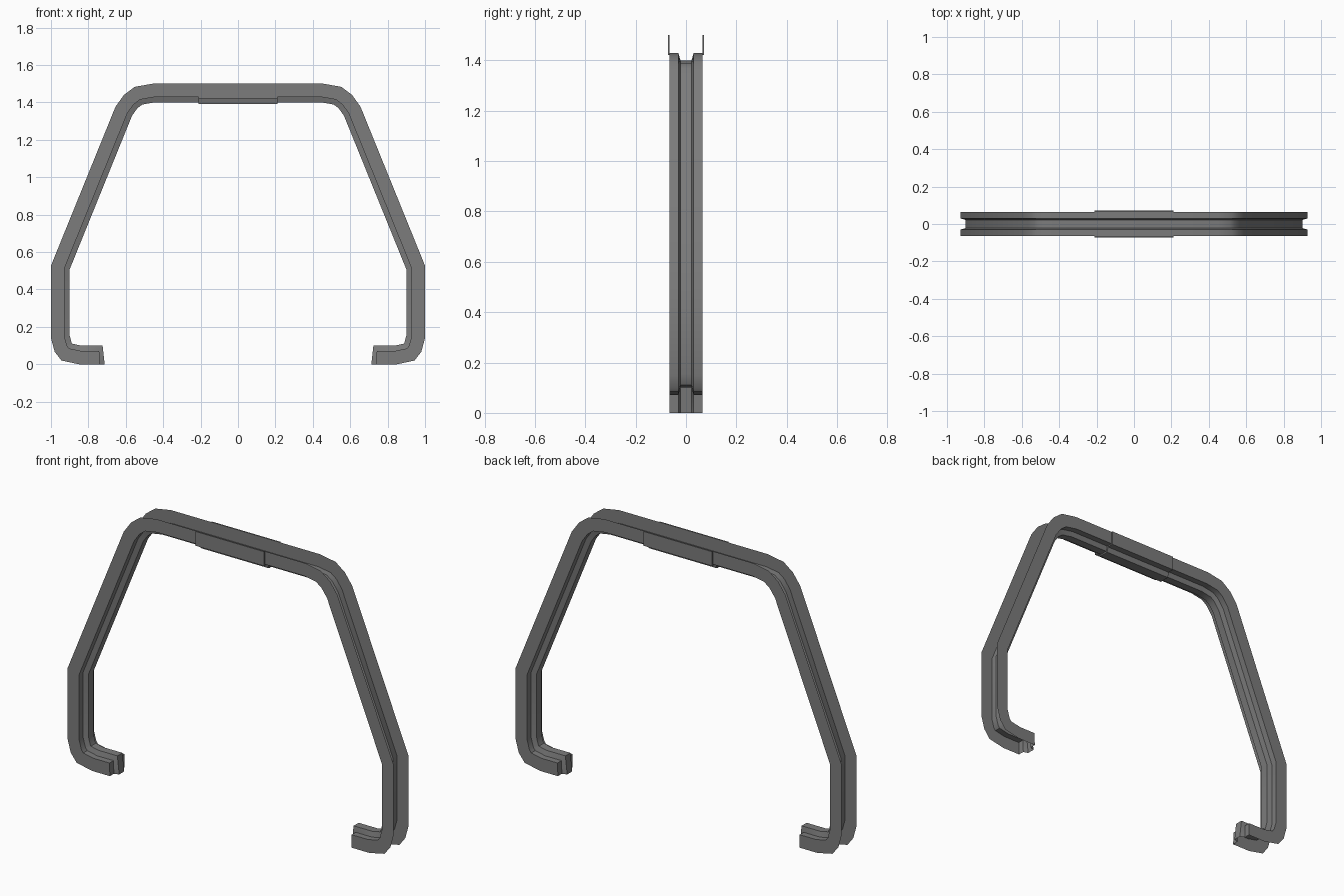
import bpy, bmesh, math
from mathutils import Vector

cube = bpy.data.objects.get("Cube")
if cube:
    bpy.data.objects.remove(cube)

steel = bpy.data.materials.new("grey_steel")
steel.use_nodes = True
grey = (0.2, 0.2, 0.2, 1)
steel.diffuse_color = grey
steel.node_tree.nodes["Principled BSDF"].inputs["Base Color"].default_value = grey


def offset_path(path, depth):
    """Mitred inward offset of an open path in the xz plane."""
    pts = [Vector(p) for p in path]
    dirs = [(b - a).normalized() for a, b in zip(pts, pts[1:])]
    normals = [Vector((d.y, -d.x)) for d in dirs]
    result = []
    for i, p in enumerate(pts):
        n0 = normals[max(i - 1, 0)]
        n1 = normals[min(i, len(normals) - 1)]
        mitre = (n0 + n1).normalized()
        result.append(p + mitre * (depth / mitre.dot(n0)))
    return result


def loft(name, columns):
    """Sheet through columns of 3D points, one column per section corner."""
    bm = bmesh.new()
    grid = [[bm.verts.new(p) for p in col] for col in columns]
    for a, b in zip(grid, grid[1:]):
        for i in range(len(a) - 1):
            bm.faces.new((a[i], a[i + 1], b[i + 1], b[i]))
    bmesh.ops.remove_doubles(bm, verts=bm.verts[:], dist=0.0001)
    mesh = bpy.data.meshes.new(name)
    bm.to_mesh(mesh)
    bm.free()
    mesh.materials.append(steel)
    obj = bpy.data.objects.new(name, mesh)
    bpy.context.collection.objects.link(obj)
    bpy.ops.object.select_all(action="DESELECT")
    obj.select_set(True)
    bpy.context.view_layer.objects.active = obj
    bpy.ops.object.shade_smooth_by_angle(angle=math.radians(30))
    return obj


def both_sides(half):
    """Complete a section symmetrically across y."""
    return half + [(-y, d) for y, d in reversed(half)]


# Outer edge of the frame, from the foot up to the top bar
half_path = [(-0.74, 0), (-0.85, 0), (-0.944, 0.02), (-0.98, 0.067), (-1, 0.14),
             (-1, 0.527), (-0.655, 1.377), (-0.61, 1.44), (-0.553, 1.483), (-0.457, 1.5)]
path = half_path + [(-x, z) for x, z in reversed(half_path)]

# Open channel with a stepped floor, closed at the feet
flange, groove = 0.072, 0.1
channel = both_sides([(0.065, 0), (0.065, flange), (0.03, flange), (0.022, groove)])
columns = []
for y, depth in channel:
    pts = offset_path(path, depth)
    reach = 0.724 if depth == groove else 0.742
    foot = 0.713 if depth == groove else 0.74
    pts[0].x, pts[-1].x = -reach, reach
    pts = [Vector((-foot, 0))] + pts + [Vector((foot, 0))]
    columns.append([(p.x, y, p.y) for p in pts])
loft("channel_frame", columns)

# Joining sleeve around the middle of the top bar, with thin lips to the channel
top, half_length = 1.5, 0.21
sleeve = both_sides([(0.065, 0), (0.072, 0), (0.072, 0.079), (0.036, 0.079), (0.029, 0.108)])
inside = [channel[0]] + channel + [channel[-1]]
columns = []
for (y, d), (yi, di) in zip(sleeve, inside):
    columns.append([(-half_length, yi, top - di), (-half_length, y, top - d),
                    (half_length, y, top - d), (half_length, yi, top - di)])
loft("joining_sleeve", columns)
